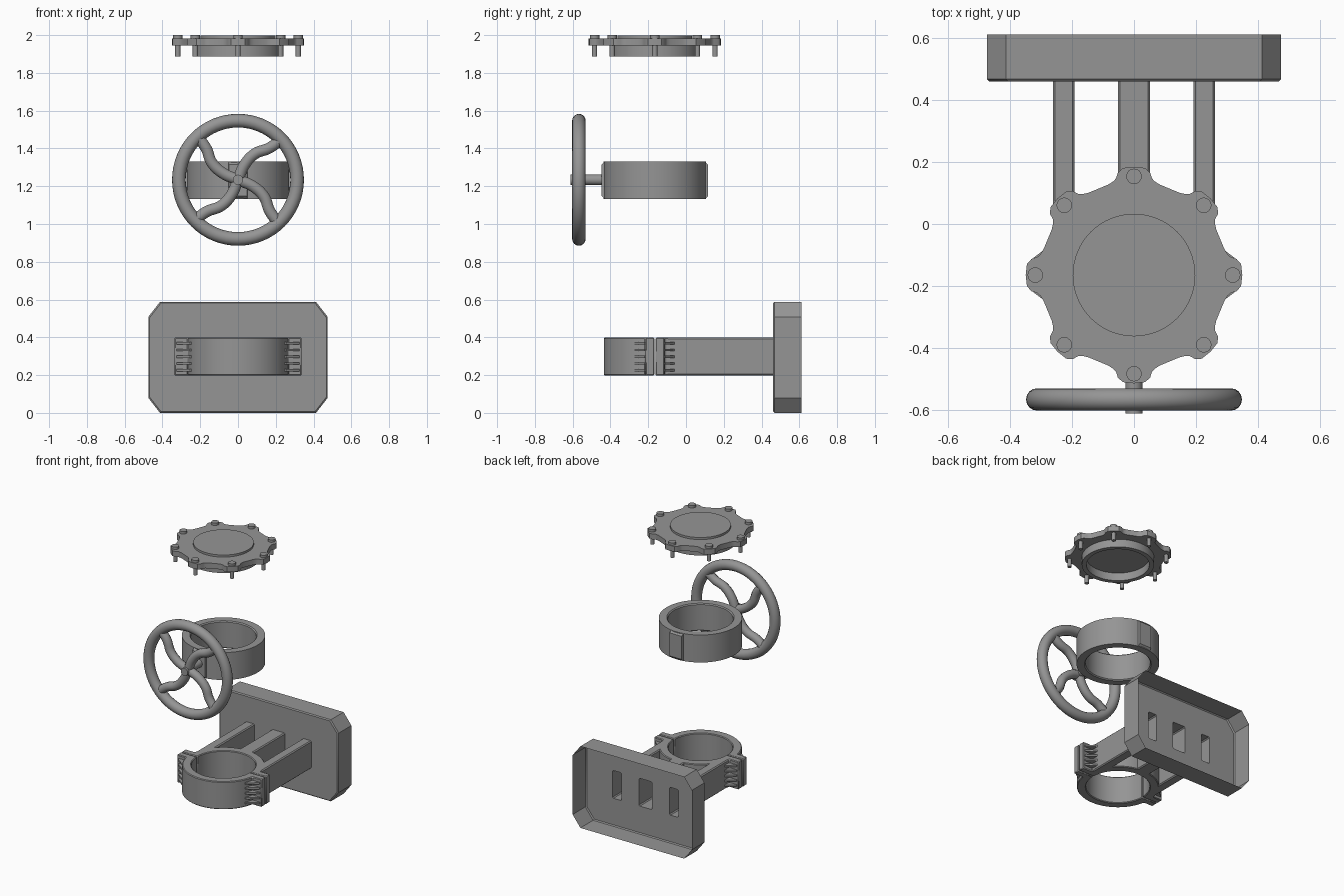
import bpy, bmesh, math
from math import sin, cos, pi, radians
from mathutils import Matrix

if "Cube" in bpy.data.objects:
    bpy.data.objects.remove(bpy.data.objects["Cube"])

CY = -0.165  # y of the vertical pipe axis
metal = bpy.data.materials.new("dark_metal")
metal.diffuse_color = (.3, .3, .3, 1)
metal.use_nodes = True
metal.node_tree.nodes["Principled BSDF"].inputs["Base Color"].default_value = metal.diffuse_color


def finish(name, bm, bevel=0):
    bmesh.ops.recalc_face_normals(bm, faces=bm.faces[:])
    me = bpy.data.meshes.new(name)
    bm.to_mesh(me)
    bm.free()
    me.materials.append(metal)
    ob = bpy.data.objects.new(name, me)
    bpy.context.collection.objects.link(ob)
    bpy.ops.object.select_all(action='DESELECT')
    ob.select_set(True)
    bpy.context.view_layer.objects.active = ob
    bpy.ops.object.shade_smooth_by_angle(angle=radians(30))
    if bevel:
        m = ob.modifiers.new("edge_bevel", 'BEVEL')
        m.width, m.segments, m.limit_method, m.angle_limit = bevel, 1, 'ANGLE', radians(50)
    return ob


def prism(name, pts, z0, z1, bevel=0):
    bm = bmesh.new()
    lo = [bm.verts.new((x, y, z0)) for x, y in pts]
    hi = [bm.verts.new((x, y, z1)) for x, y in pts]
    n = len(pts)
    bm.faces.new(lo)
    bm.faces.new(hi)
    for i in range(n):
        bm.faces.new((lo[i], lo[(i + 1) % n], hi[(i + 1) % n], hi[i]))
    return finish(name, bm, bevel)


def lathe(name, prof, origin=(0, CY, 0), seg=64, rot=None, closed=True):
    """Revolve (radius, height) points around a local z axis."""
    bm = bmesh.new()
    rings = []
    for r, z in prof:
        if r == 0:
            rings.append([bm.verts.new((0, 0, z))] * seg)
        else:
            rings.append([bm.verts.new((r * cos(2 * pi * i / seg), r * sin(2 * pi * i / seg), z))
                          for i in range(seg)])
    for k in range(len(rings) if closed else len(rings) - 1):
        a, b = rings[k], rings[(k + 1) % len(rings)]
        for i in range(seg):
            j = (i + 1) % seg
            vs = list(dict.fromkeys((a[i], a[j], b[j], b[i])))
            if len(vs) > 2:
                bm.faces.new(vs)
    bm.transform(Matrix.Translation(origin) @ (rot or Matrix()))
    return finish(name, bm)


def cut_rect(x0, x1, z0, z1, cx, cz):
    return [(x0 + cx, z0), (x1 - cx, z0), (x1, z0 + cz), (x1, z1 - cz),
            (x1 - cx, z1), (x0 + cx, z1), (x0, z1 - cz), (x0, z0 + cz)]


# Wall bracket: open-backed tray with three hollow arms running to the clamp
bm = bmesh.new()


def loop(pts, yf):
    return [bm.verts.new((x, yf(x) if callable(yf) else yf, z)) for x, z in pts]


def bridge(a, b):
    for i in range(len(a)):
        j = (i + 1) % len(a)
        bm.faces.new((a[i], a[j], b[j], b[i]))


def loop_edges(vs):
    return [bm.edges.get((vs[i], vs[(i + 1) % len(vs)])) for i in range(len(vs))]


back = loop(cut_rect(-.475, .475, 0, .588, .062, .08), .612)
mid = loop(cut_rect(-.475, .475, 0, .588, .062, .08), .468)
front = loop(cut_rect(-.468, .468, .007, .581, .06, .077), .461)
bridge(back, mid)
bridge(mid, front)
edges = loop_edges(front)
for x0, x1 in ((-.262, -.192), (-.052, .052), (.192, .262)):
    sec = cut_rect(x0, x1, .198, .398, .007, .007)
    start = loop(sec, .461)
    if x0 == -.052:
        end = loop(sec, .08)
    else:
        end = loop(sec, lambda x: -.05 if abs(x) < .225 else -.1)
    bridge(start, end)
    edges += loop_edges(start)
bmesh.ops.triangle_fill(bm, edges=edges, use_beauty=True, normal=(0, -1, 0))
finish("wall_bracket", bm)

# Split clamp: two half rings with bolting flanges and thin gusset ribs
for s, label in ((-1, "front"), (1, "back")):
    RO, RI, gap, fl, fx = .27, .21, .003, .05, .337
    a0, a1 = math.asin(fl / RO), math.asin(gap / RI)
    pts = [(fx, gap), (fx, fl)]
    pts += [(RO * cos(a0 + (pi - 2 * a0) * i / 32), RO * sin(a0 + (pi - 2 * a0) * i / 32)) for i in range(33)]
    pts += [(-fx, fl), (-fx, gap)]
    pts += [(-RI * cos(a1 + (pi - 2 * a1) * i / 32), RI * sin(a1 + (pi - 2 * a1) * i / 32)) for i in range(33)]
    prism("clamp_half_" + label, [(x, CY + s * y) for x, y in pts], .198, .398, .005)
    for side in (-1, 1):
        for k in range(5):
            z = .226 + .0355 * k
            tri = [(.325, .047), (.325, .056), (.255, .108), (.235, .108), (.255, .047)]
            prism("clamp_rib_" + label, [(side * x, CY + s * y) for x, y in tri], z - .006, z + .006)

# Valve ring with a flat boss at front and back
lathe("valve_ring", [(.272, 1.132), (.272, 1.33), (.22, 1.33), (.213, 1.323), (.213, 1.139), (.22, 1.132)])
for s in (-1, 1):
    bm = bmesh.new()
    y0, y1, y2 = CY + s * .235, CY + s * .268, CY + s * .282
    rect = [(-.05, 1.134), (.05, 1.134), (.05, 1.328), (-.05, 1.328)]
    a, b = loop(rect, y0), loop(rect, y1)
    c = loop([(-.048, 1.148), (.048, 1.148), (.048, 1.314), (-.048, 1.314)], y2)
    bridge(a, b)
    bridge(b, c)
    bm.faces.new(a)
    bm.faces.new(c)
    finish("valve_boss", bm)

# Handwheel: rim, shaft with hub, and four curved spokes
WY, WZ = -.567, 1.234
face_y = Matrix.Rotation(pi / 2, 4, 'X')
lathe("wheel_rim", [(.313 + .036 * cos(2 * pi * i / 16), .036 * sin(2 * pi * i / 16)) for i in range(16)],
      (0, WY, WZ), 64, face_y)
lathe("wheel_shaft", [(0, .045), (.027, .045), (.027, .0), (.029, -.14), (0, -.14)],
      (0, WY, WZ), 24, face_y, closed=False)
cu = bpy.data.curves.new("wheel_spokes", 'CURVE')
cu.dimensions, cu.bevel_depth, cu.bevel_resolution, cu.resolution_u = '3D', .031, 3, 8
path = [(0, 0), (.035, .08), (.09, .138), (.165, .168), (.222, .208)]
for k in range(4):
    sp = cu.splines.new('BEZIER')
    sp.bezier_points.add(len(path) - 1)
    ca, sa = cos(k * pi / 2), sin(k * pi / 2)
    for p, (x, z) in zip(sp.bezier_points, path):
        p.co = (x * ca - z * sa, WY, WZ + x * sa + z * ca)
        p.handle_left_type = p.handle_right_type = 'AUTO'
cu.materials.append(metal)
spokes = bpy.data.objects.new("wheel_spokes", cu)
bpy.context.collection.objects.link(spokes)
bpy.ops.object.select_all(action='DESELECT')
spokes.select_set(True)
bpy.context.view_layer.objects.active = spokes
bpy.ops.object.convert(target='MESH')
bpy.ops.object.shade_smooth_by_angle(angle=radians(40))

# Bolted cap: eight-lobed plate, raised disc, and sealing skirt below
lobe = [(-22.5, .302), (-16, .304), (-12.5, .31), (-10.5, .318), (-9, .335), (-6, .348), (0, .35),
        (6, .348), (9, .335), (10.5, .318), (12.5, .31), (16, .304)]
pts = [(r * cos(radians(45 * k + a)), CY + r * sin(radians(45 * k + a))) for k in range(8) for a, r in lobe]
prism("cap_plate", pts, 1.944, 1.983)
lathe("cap_disc", [(0, 1.998), (.198, 1.998), (.198, 1.97), (0, 1.97)], closed=False)
lathe("cap_skirt", [(.238, 1.95), (.238, 1.887), (.207, 1.887), (.207, 1.95)])

# Cap bolts
for k in range(8):
    a = k * pi / 4
    lathe("cap_bolt", [(0, 1.887), (.014, 1.887), (.014, 1.975), (.025, 1.975), (.025, 2.0), (0, 2.0)],
          (.319 * cos(a), CY + .319 * sin(a), 0), 16, closed=False)
